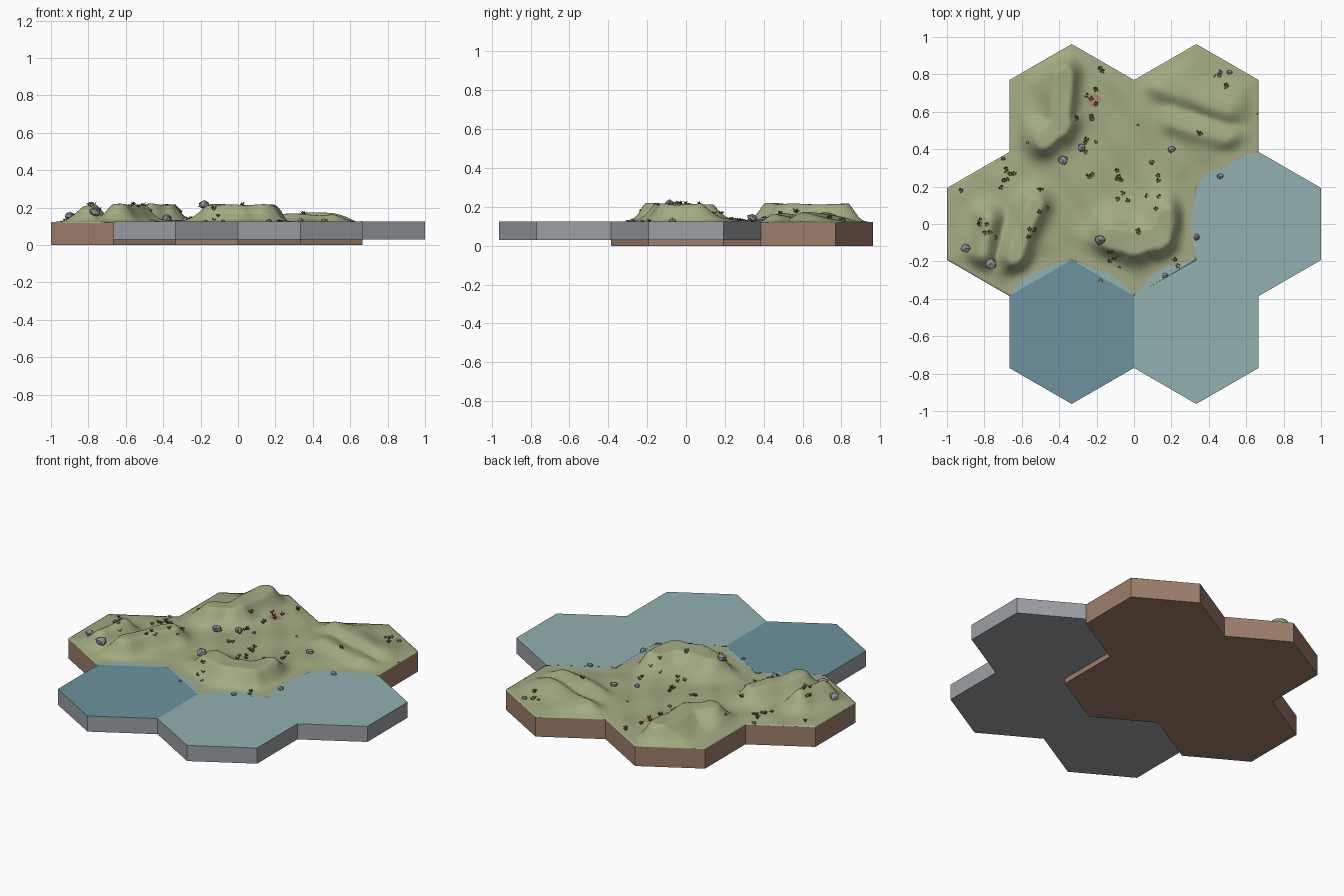
import bpy, bmesh, math, random
from mathutils import Vector

if "Cube" in bpy.data.objects:
    bpy.data.objects.remove(bpy.data.objects["Cube"])

random.seed(4)
R, W = 0.385, 0.3333
LAND = [(-W, 0.577), (W, 0.577), (-2 * W, 0), (0, 0)]
SHALLOW = [(2 * W, 0), (W, -0.577)]
DEEP = [(-W, -0.577)]
GROUND, WATER = 0.121, 0.1245


def mat(name, col):
    m = bpy.data.materials.new(name)
    m.diffuse_color = (*col, 1)
    m.use_nodes = True
    m.node_tree.nodes["Principled BSDF"].inputs["Base Color"].default_value = m.diffuse_color
    return m


GRASS = mat("grass", (0.36, 0.41, 0.22))
SAND = mat("sand", (0.42, 0.36, 0.20))
CLAY = mat("clay", (0.42, 0.24, 0.17))
EARTH = mat("earth", (0.34, 0.21, 0.145))
STONE = mat("grey base", (0.33, 0.35, 0.37))
SHALLOW_M = mat("shallow water", (0.29, 0.44, 0.44))
DEEP_M = mat("deep water", (0.15, 0.29, 0.34))
ROCK = mat("rock", (0.28, 0.28, 0.31))
LEAF = mat("dark leaf", (0.13, 0.17, 0.04))
BLADE = mat("yellow leaf", (0.34, 0.33, 0.07))


def make(name, bm, mats):
    me = bpy.data.meshes.new(name)
    bm.to_mesh(me)
    bm.free()
    for m in mats:
        me.materials.append(m)
    ob = bpy.data.objects.new(name, me)
    bpy.context.collection.objects.link(ob)
    return ob


def corners(c):
    return [Vector((c[0] + R * math.cos(math.radians(a)), c[1] + R * math.sin(math.radians(a))))
            for a in range(30, 390, 60)]


# Merged hexagon slabs with outer walls only
def slab(name, tiles, z0, z1, mats, rule):
    bm = bmesh.new()
    for c in tiles:
        bm.faces.new([bm.verts.new((p.x, p.y, z1)) for p in corners(c)])
    bmesh.ops.remove_doubles(bm, verts=bm.verts, dist=0.004)
    ext = bmesh.ops.extrude_face_region(bm, geom=bm.faces[:], use_keep_orig=True)
    bmesh.ops.translate(bm, vec=(0, 0, z0 - z1),
                        verts=[v for v in ext["geom"] if isinstance(v, bmesh.types.BMVert)])
    bmesh.ops.recalc_face_normals(bm, faces=bm.faces)
    for f in bm.faces:
        f.material_index = rule(f)
    make(name, bm, mats)


slab("land_base", LAND, 0, 0.118, [EARTH], lambda f: 0)


def water_rule(f):
    c = f.calc_center_median()
    if abs(f.normal.z) < 0.5 or c.z < 0.1:
        return 0
    return 2 if c.x < 0 else 1


slab("water_tiles", SHALLOW + DEEP, 0.03, WATER, [STONE, SHALLOW_M, DEEP_M], water_rule)

# Waterlines washing over the land tiles
SHORES = [
    [(.333, .19), (.35, .225), (.39, .275), (.44, .295), (.49, .3), (.52, .335), (.56, .345), (.60, .375), (.667, .385)],
    [(0, -.385), (.04, -.335), (.09, -.28), (.14, -.245), (.18, -.22), (.24, -.215), (.333, -.19)],
    [(-.333, -.192), (-.2, -.245), (-.15, -.255), (-.08, -.30), (-.04, -.335), (0, -.385)],
    [(-.667, -.385), (-.63, -.33), (-.59, -.29), (-.54, -.255), (-.48, -.235), (-.42, -.21), (-.333, -.192)],
    [(.333, -.19), (.315, -.1), (.30, -.03), (.31, .06), (.325, .12), (.333, .19)],
]
bm = bmesh.new()
for line in SHORES:
    f = bm.faces.new([bm.verts.new((x, y, WATER - 0.0005)) for x, y in line])
    f.normal_update()
    if f.normal.z < 0:
        f.normal_flip()
make("shallow_wash", bm, [SHALLOW_M])


def seg(p, a, b):
    """Distance to a segment and which side (-1 to 1) the point lies on."""
    d = b - a
    t = max(0, min(1, (p - a).dot(d) / d.length_squared))
    q = p - (a + d * t)
    dist = q.length
    side = (d.x * q.y - d.y * q.x) / (d.length * dist) if dist > 1e-6 else 0
    return dist, side


def smooth(t):
    t = max(0, min(1, t))
    return t * t * (3 - 2 * t)


# Rim edges of the land, each with a margin that stays flat (wider on the coast)
EDGES = []
for c in LAND:
    cs = corners(c)
    for i in range(6):
        a, b = cs[i], cs[(i + 1) % 6]
        n = (a + b) - Vector(c)
        near = lambda ts: any((n - Vector(t)).length < 0.05 for t in ts)
        if not near(LAND):
            EDGES.append((a, b, 0.045 if near(SHALLOW + DEEP) else -0.01))

# Hill crests: path, height, width on the left and right of the path
CRESTS = [
    ([(-.36, .79), (-.38, .52), (-.47, .44)], .112, .06, .12),
    ([(-.12, -.09), (0, -.12), (.14, -.08), (.19, .02)], .118, .125, .075),
    ([(-.52, .1), (-.59, -.05), (-.63, -.18)], .108, .065, .09),
    ([(-.77, .02), (-.80, -.16)], .086, .065, .08),
    ([(.15, .72), (.5, .6)], .042, .11, .055),
    ([(.2, .53), (.5, .44)], .036, .09, .05),
]


def height(x, y):
    p = Vector((x, y))
    h = 0.007 + 0.004 * math.sin(17 * x + 3) * math.cos(15 * y) + 0.003 * math.sin(31 * x + 23 * y)
    top = 0
    for path, amp, wl, wr in CRESTS:
        for a, b in zip(path, path[1:]):
            d, s = seg(p, Vector(a), Vector(b))
            w = (wl + wr) / 2 + s * (wl - wr) / 2
            top = max(top, amp * math.exp(-(d / w) ** 2))
    h += min(top, 0.086)
    damp = min(smooth((seg(p, a, b)[0] - m) / 0.1) for a, b, m in EDGES)
    return GROUND + h * damp


# Rolling ground on a fine triangular lattice
bm = bmesh.new()
N = 26
for c in LAND:
    cs, o = corners(c), Vector(c)
    for k in range(6):
        u, v = (cs[k] - o) / N, (cs[(k + 1) % 6] - o) / N
        grid = {(i, j): bm.verts.new((*(o + u * i + v * j), 0))
                for i in range(N + 1) for j in range(N + 1 - i)}
        for i in range(N):
            for j in range(N - i):
                bm.faces.new((grid[i, j], grid[i + 1, j], grid[i, j + 1]))
                if i + j < N - 1:
                    bm.faces.new((grid[i + 1, j], grid[i + 1, j + 1], grid[i, j + 1]))
bmesh.ops.remove_doubles(bm, verts=bm.verts, dist=0.002)
for v in bm.verts:
    v.co.z = height(v.co.x, v.co.y)
shore_segs = [(Vector(a), Vector(b)) for l in SHORES for a, b in zip(l, l[1:])]
for f in bm.faces:
    f.smooth = True
    p = f.calc_center_median().xy
    if (p - Vector((-.215, .66))).length < 0.035:
        f.material_index = 2
    elif min(seg(p, a, b)[0] for a, b in shore_segs) < 0.01:
        f.material_index = 1
# Grass lip down to the base
rim = bmesh.ops.extrude_edge_only(bm, edges=[e for e in bm.edges if e.is_boundary])
for v in rim["geom"]:
    if isinstance(v, bmesh.types.BMVert):
        v.co.z = 0.117
make("ground", bm, [GRASS, SAND, CLAY])

# Faceted boulders and pebbles: x, y, radius
ROCKS = [(-.38, .34, .035), (-.28, .41, .025), (-.2, .44, .013), (.2, .4, .024), (.095, .33, .018),
         (-.9, -.13, .031), (-.765, -.21, .037), (-.18, -.085, .035), (.335, -.07, .021),
         (.46, .255, .02), (.165, -.275, .017), (-.175, -.3, .012), (.51, .81, .016), (.43, .795, .01),
         (-.7, .35, .014), (-.57, .435, .01), (.02, .53, .007), (-.08, -.23, .01), (.66, .59, .006)]
bm = bmesh.new()
for x, y, r in ROCKS:
    new = bmesh.ops.create_icosphere(bm, subdivisions=1, radius=r)["verts"]
    sx, sy = random.uniform(.85, 1.1), random.uniform(.8, 1)
    z = max(height(x, y), 0.122) + r * 0.3
    for v in new:
        v.co *= random.uniform(.8, 1.1)
        v.co = Vector((x + v.co.x * sx, y + v.co.y * sy, z + v.co.z * 0.75))
make("rocks", bm, [ROCK])

# Leafy tufts scattered in clusters: x, y, spread, count
CLUSTERS = [(-.22, .68, .05, 5), (-.3, .58, .02, 3), (-.22, .58, .02, 2), (-.17, .83, .02, 2),
            (-.67, .28, .03, 4), (-.69, .22, .03, 3), (-.07, .26, .03, 4), (-.05, .15, .04, 3),
            (.1, .12, .04, 3), (.35, .49, .01, 2), (.49, .74, .01, 2), (.45, .81, .02, 2),
            (-.24, .25, .02, 3), (-.81, .03, .04, 4), (-.77, -.07, .03, 3), (-.5, .19, .02, 2),
            (-.48, .06, .03, 2), (-.92, .18, .01, 1), (-.55, -.04, .03, 3), (-.13, -.18, .04, 4),
            (.22, -.2, .03, 2), (.13, .24, .02, 2), (-.28, .42, .04, 3), (.02, -.02, .03, 2)]
bm = bmesh.new()
for cx, cy, spread, count in CLUSTERS:
    for _ in range(count):
        x, y = cx + random.uniform(-spread, spread), cy + random.uniform(-spread, spread)
        z, shade = height(x, y) - 0.002, random.choice((0, 0, 1))
        for k in range(5):
            a = k * 1.257 + random.random()
            out = Vector((math.cos(a), math.sin(a), 0))
            side = Vector((-out.y, out.x, 0)) * 0.0045
            base = Vector((x, y, z)) + out * 0.002
            tip = base + out * 0.012 + Vector((0, 0, random.uniform(.010, .02)))
            mid = base.lerp(tip, 0.5) + Vector((0, 0, 0.004))
            f = bm.faces.new([bm.verts.new(p) for p in (base, mid + side, tip, mid - side)])
            f.material_index = shade
make("grass_tufts", bm, [LEAF, BLADE])
